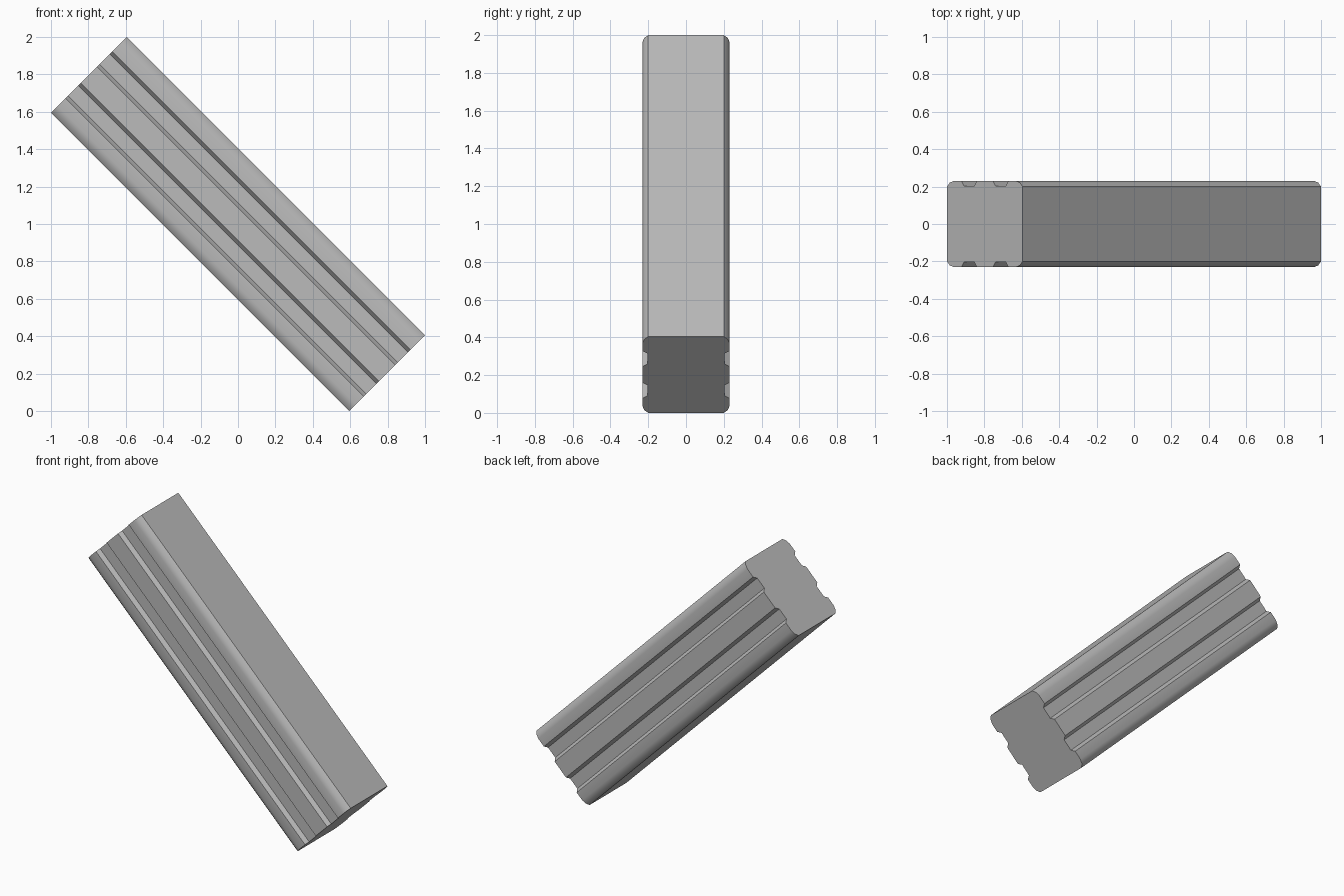
import bpy
import bmesh
from math import radians
from mathutils import Matrix

cube = bpy.data.objects.get("Cube")
if cube:
    bpy.data.objects.remove(cube, do_unlink=True)

# Plain grey finish
grey = bpy.data.materials.new("plain_grey")
grey.use_nodes = True
colour = (0.5, 0.5, 0.5, 1)
grey.diffuse_color = colour
grey.node_tree.nodes["Principled BSDF"].inputs["Base Color"].default_value = colour

LENGTH, HALF_WIDTH, HALF_DEPTH = 2.256, 0.286, 0.23
GROOVE_POS, GROOVE_OPEN, GROOVE_FLOOR, FLOOR_DEPTH = 0.119, 0.058, 0.039, 0.204

# One quarter of the cross-section: eased corner, then the groove
quarter = [
    (HALF_WIDTH, 0.20),
    (HALF_WIDTH - 0.021, 0.221),
    (HALF_WIDTH - 0.05, HALF_DEPTH),
    (GROOVE_POS + GROOVE_OPEN, HALF_DEPTH),
    (GROOVE_POS + GROOVE_FLOOR, FLOOR_DEPTH),
    (GROOVE_POS - GROOVE_FLOOR, FLOOR_DEPTH),
    (GROOVE_POS - GROOVE_OPEN, HALF_DEPTH),
]
half = quarter + [(-x, y) for x, y in reversed(quarter)]
outline = half + [(x, -y) for x, y in reversed(half)]

# Extrude the grooved outline into a bar
bm = bmesh.new()
cap = bm.faces.new([bm.verts.new((x, y, -LENGTH / 2)) for x, y in outline])
result = bmesh.ops.extrude_face_region(bm, geom=[cap], use_keep_orig=True)
top = [v for v in result["geom"] if isinstance(v, bmesh.types.BMVert)]
bmesh.ops.translate(bm, verts=top, vec=(0, 0, LENGTH))
bmesh.ops.recalc_face_normals(bm, faces=bm.faces[:])

# Lean the bar to the right side of the model and lift it onto the ground
lean = Matrix.Translation((0, 0, 1)) @ Matrix.Rotation(radians(-45), 4, "Y")
bmesh.ops.transform(bm, matrix=lean, verts=bm.verts[:])

mesh = bpy.data.meshes.new("grooved_bar")
bm.to_mesh(mesh)
bm.free()
mesh.materials.append(grey)
bar = bpy.data.objects.new("grooved_bar", mesh)
bpy.context.collection.objects.link(bar)

bpy.ops.object.select_all(action="DESELECT")
bar.select_set(True)
bpy.context.view_layer.objects.active = bar
bpy.ops.object.shade_smooth_by_angle(angle=radians(30))
